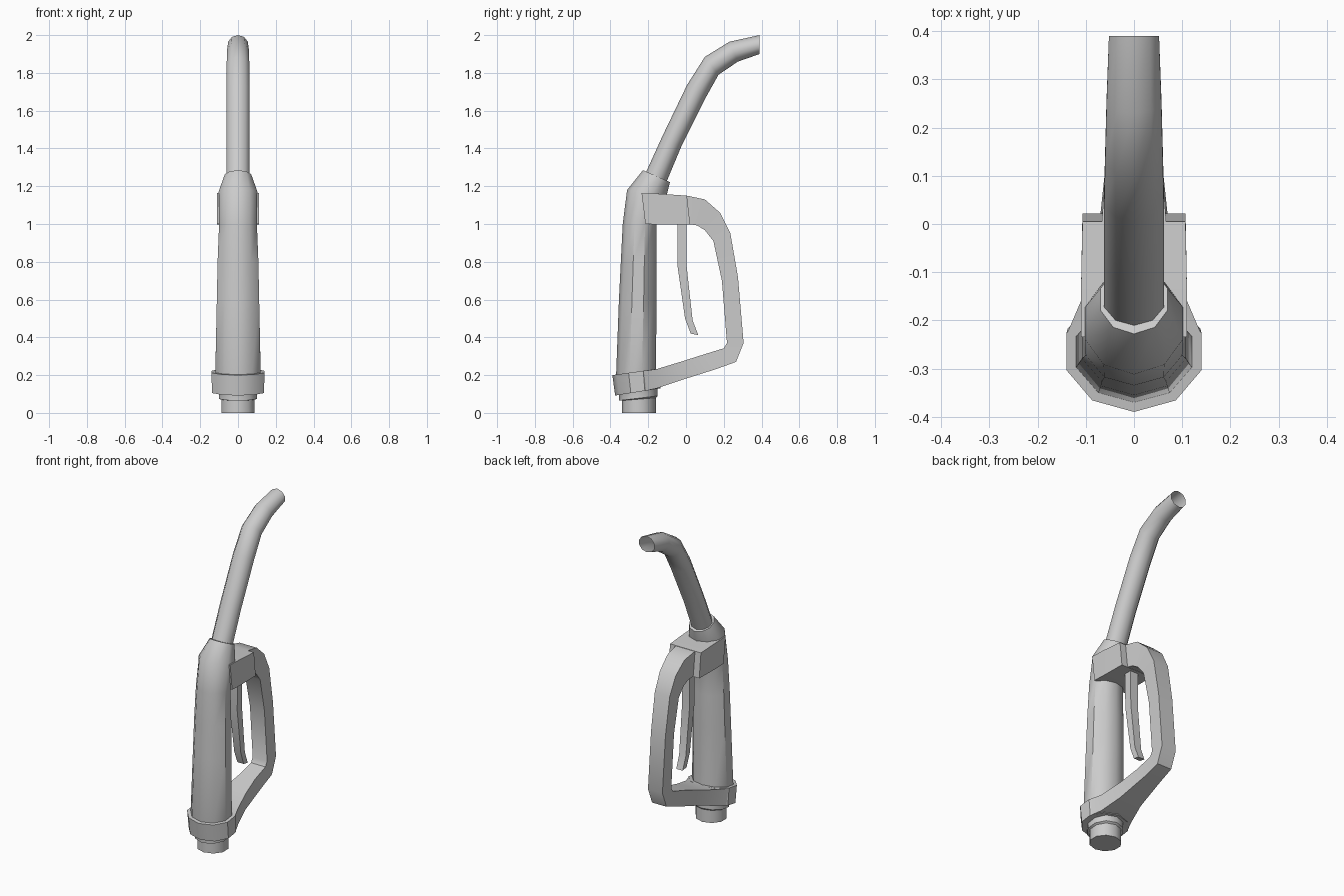
import bpy, bmesh, math

SIDES = 10


def skin(name, rings, cap_start=True, cap_end=True, angle=40):
    """Join a row of equal-sized point rings into one mesh."""
    bm = bmesh.new()
    vs = [[bm.verts.new(p) for p in ring] for ring in rings]
    n = len(vs[0])
    for a, b in zip(vs, vs[1:]):
        for i in range(n):
            j = (i + 1) % n
            bm.faces.new((a[i], a[j], b[j], b[i]))
    if cap_start:
        bm.faces.new(vs[0][::-1])
    if cap_end:
        bm.faces.new(vs[-1])
    bmesh.ops.recalc_face_normals(bm, faces=bm.faces)
    me = bpy.data.meshes.new(name)
    bm.to_mesh(me)
    bm.free()
    ob = bpy.data.objects.new(name, me)
    bpy.context.collection.objects.link(ob)
    bpy.ops.object.select_all(action='DESELECT')
    ob.select_set(True)
    bpy.context.view_layer.objects.active = ob
    bpy.ops.object.shade_smooth_by_angle(angle=math.radians(angle))
    return ob


def oval(yf, zf, yb, zb, hw):
    """Tilted ten-sided ring between a front and a back point, hw = half width."""
    rx = hw / math.cos(math.radians(18))
    pts = []
    for i in range(SIDES):
        a = 2 * math.pi * i / SIDES
        t = (1 - math.cos(a)) / 2
        pts.append((rx * math.sin(a), yf + (yb - yf) * t, zf + (zb - zf) * t))
    return pts


def bar(yo, zo, yi, zi, hw):
    """Rectangular section from an outer to an inner edge."""
    return [(-hw, yo, zo), (hw, yo, zo), (hw, yi, zi), (-hw, yi, zi)]


# Barrel with hose connector and neck
skin("barrel", [oval(*r) for r in [
    (-.34, 0, -.16, 0, .088), (-.34, .065, -.16, .08, .088),
    (-.355, .065, -.15, .09, .10), (-.355, .095, -.15, .125, .10),
    (-.37, .2, -.16, .23, .12), (-.355, .6, -.155, .6, .112),
    (-.345, .8, -.155, .8, .108), (-.335, 1.0, -.155, 1.0, .10),
    (-.312, 1.18, -.10, 1.16, .102), (-.228, 1.285, -.085, 1.222, .07)]])

# Curved spout, open at the tip
skin("spout", [oval(*r) for r in [
    (-.225, 1.245, -.115, 1.195, .062), (-.125, 1.465, -.025, 1.41, .062),
    (.005, 1.735, .105, 1.67, .062), (.10, 1.885, .172, 1.79, .06),
    (.23, 1.965, .275, 1.86, .057), (.39, 2.0, .39, 1.90, .052)]],
    cap_end=False)

# Clamp band at the foot of the barrel
skin("clamp_band", [oval(*r) for r in [
    (-.375, .092, -.135, .13, .138), (-.39, .2, -.14, .235, .14)]])

# Hand guard loop: arm, upright and curved top
skin("hand_guard", [bar(*s) for s in [
    (-.225, .115, -.225, .222, .138), (-.155, .13, -.155, .232, .108),
    (-.03, .172, -.03, .27, .075), (.16, .232, .09, .308, .055),
    (.265, .27, .2, .342, .05), (.305, .37, .217, .37, .05),
    (.275, .72, .19, .7, .05), (.235, .95, .145, .91, .052),
    (.18, 1.06, .10, .967, .055), (.10, 1.13, .06, .992, .06),
    (.015, 1.148, .015, 1.0, .066), (-.05, 1.148, -.05, 1.0, .066)]])

# Wide block joining the guard to the barrel
skin("guard_block", [bar(*s) for s in [
    (-.235, 1.163, -.215, 1.0, .11), (-.14, 1.16, -.14, .997, .11),
    (.005, 1.15, .022, .997, .107)]], angle=30)

# Trigger lever
skin("trigger", [bar(*s) for s in [
    (-.045, 1.03, .002, 1.03, .028), (-.045, .78, .003, .78, .026),
    (-.005, .5, .035, .49, .023), (.025, .42, .065, .412, .022)]])
